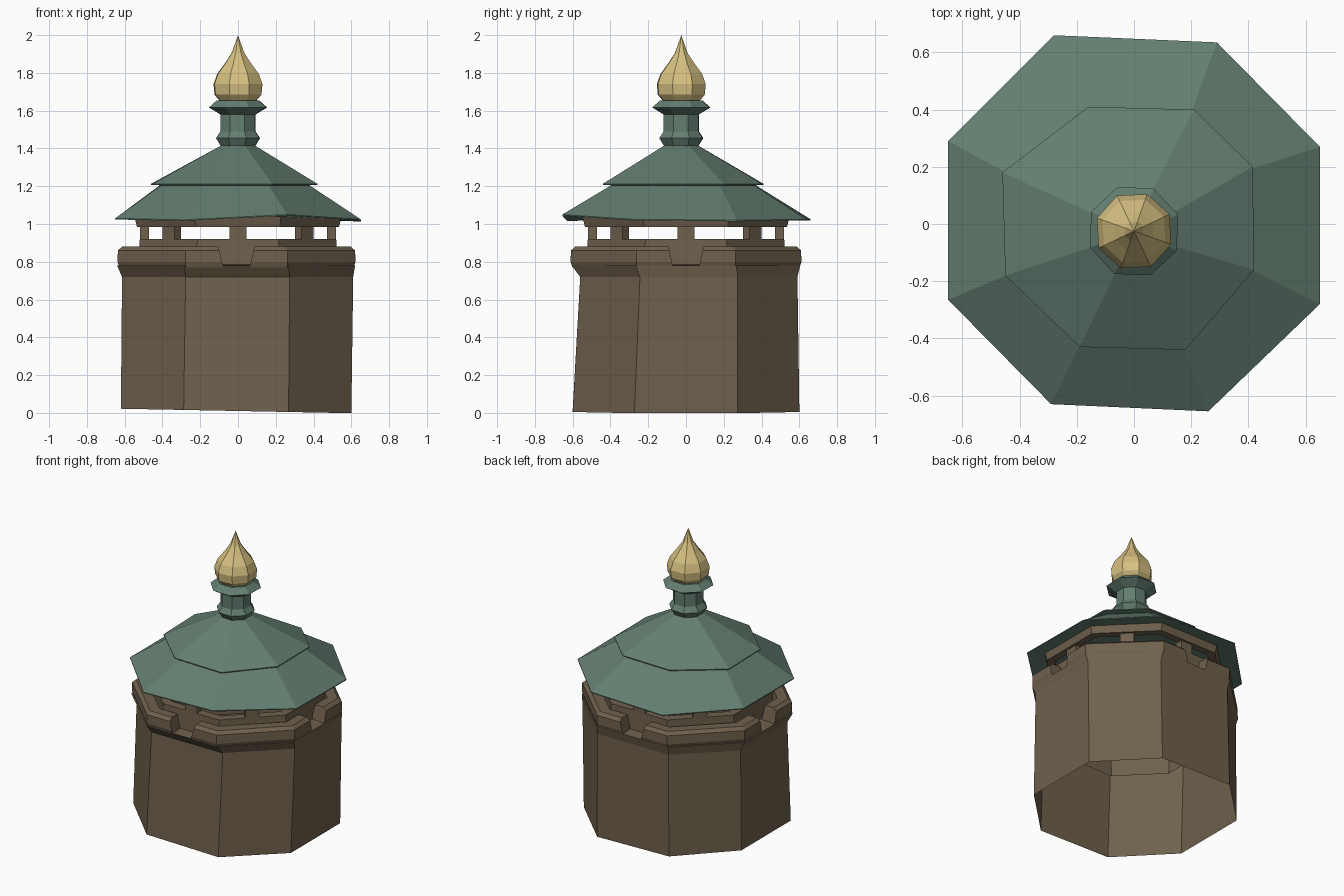
import bpy, bmesh, math
from mathutils import Matrix

if "Cube" in bpy.data.objects:
    bpy.data.objects.remove(bpy.data.objects["Cube"])

T = math.tan(math.pi / 8)


def material(name, rgb):
    m = bpy.data.materials.new(name)
    m.diffuse_color = (*rgb, 1)
    m.use_nodes = True
    m.node_tree.nodes["Principled BSDF"].inputs["Base Color"].default_value = m.diffuse_color
    return m


brown = material("brown_wood", (0.158, 0.118, 0.073))
green = material("green_roof", (0.128, 0.21, 0.165))
gold = material("gold", (0.67, 0.53, 0.22))


def make(name, bm, mat, recalc=True):
    if recalc:
        bmesh.ops.recalc_face_normals(bm, faces=bm.faces)
    me = bpy.data.meshes.new(name)
    bm.to_mesh(me)
    bm.free()
    me.materials.append(mat)
    ob = bpy.data.objects.new(name, me)
    bpy.context.collection.objects.link(ob)
    return ob


def octagon(rx, z, cx=0, cy=0, ry=None, k=T, turn=0):
    """Eight points, counter-clockwise; k is half a cardinal side over its distance."""
    ry = ry or rx
    pts = [(1, k), (k, 1), (-k, 1), (-1, k), (-1, -k), (-k, -1), (k, -1), (1, -k)]
    c, s = math.cos(math.radians(turn)), math.sin(math.radians(turn))
    return [(cx + (x * c - y * s) * rx, cy + (x * s + y * c) * ry, z) for x, y in pts]


def skin(name, rings, mat, closed=False):
    """Join rings of eight points; a ring with a single point is a tip."""
    bm = bmesh.new()
    loops = []
    for ring in rings:
        vs = [bm.verts.new(p) for p in ring]
        loops.append(vs * 8 if len(vs) == 1 else vs)
    pairs = list(zip(loops, loops[1:]))
    if closed:
        pairs.append((loops[-1], loops[0]))
    for a, b in pairs:
        for i in range(8):
            j = (i + 1) % 8
            vs = list(dict.fromkeys([a[i], a[j], b[j], b[i]]))
            if len(vs) > 2:
                bm.faces.new(vs)
    return make(name, bm, mat, closed or len(rings[0]) == 1)


# Tower body: thin outer shell with flared top, raised inner ring, and a shaft hanging inside
foot = [(x, y, 0.01 - 0.012 * x / 0.62) for x, y, z in octagon(0.61, 0, -0.01, 0, 0.60, 0.455)]
skin("tower_body", [
    foot,
    octagon(0.612, 0.72, -0.002, 0.015, 0.575, 0.45),
    octagon(0.63, 0.78, -0.01, 0.0, 0.605, 0.44),
    octagon(0.525, 0.785), octagon(0.52, 0.92), octagon(0.46, 0.92),
    octagon(0.44, 0.5)], brown)

# Parapet: four corner blocks, with a sloped notch in the middle of each cardinal side
section = [(0.62, 0.77), (0.63, 0.80), (0.628, 0.86), (0.605, 0.88), (0.54, 0.88), (0.525, 0.77)]
bm = bmesh.new()
for k in range(4):
    rot = Matrix.Rotation(k * math.pi / 2, 3, 'Z')
    stations = [[], [], [], []]
    for r, z in section:
        t = 0.07 + 0.025 * (z - 0.77) / 0.11
        h = r * 0.43
        for s, (x, y) in zip(stations, [(r, t), (r, h), (h, r), (t, r)]):
            v = bm.verts.new((x, y, z))
            v.co = rot @ v.co
            v.co.x -= 0.008
            v.co.y *= 0.97
            s.append(v)
    n = len(section)
    for a, b in zip(stations, stations[1:]):
        for i in range(n):
            bm.faces.new((a[i], a[(i + 1) % n], b[(i + 1) % n], b[i]))
    bm.faces.new(stations[0])
    bm.faces.new(stations[-1])
make("parapet", bm, brown)

# Short posts, one per side, and the ring beam they carry
bm = bmesh.new()
for i in range(8):
    m = (Matrix.Rotation(i * math.pi / 4, 4, 'Z') @ Matrix.Translation((0.495, 0, 0.95))
         @ Matrix.Diagonal((0.05, 0.09, 0.12, 1)))
    bmesh.ops.create_cube(bm, size=1, matrix=m)
make("posts", bm, brown)
skin("ring_beam", [octagon(0.535, 0.985), octagon(0.548, 1.04),
                   octagon(0.485, 1.04), octagon(0.485, 0.985)], brown, closed=True)

# Two-tier roof with slightly uneven eaves
eave = [(0.65, 0.27, 1.02), (0.29, 0.635, 1.025), (-0.28, 0.66, 1.025), (-0.65, 0.29, 1.03),
        (-0.65, -0.265, 1.03), (-0.29, -0.63, 1.022), (0.26, -0.655, 1.05), (0.65, -0.28, 1.025)]
tier = [(0.415, 0.20), (0.21, 0.40), (-0.16, 0.41), (-0.46, 0.18),
        (-0.45, -0.18), (-0.19, -0.43), (0.18, -0.44), (0.42, -0.16)]
skin("roof", [
    [(0, 0, 1.045)], octagon(0.5, 1.042), [(x, y, z - 0.006) for x, y, z in eave], eave,
    [(x * 0.9, y * 0.9, 1.205) for x, y in tier],
    [(x, y, 1.207) for x, y in tier], [(x, y, 1.213) for x, y in tier],
    octagon(0.09, 1.415, 0, -0.025), [(0, -0.025, 1.415)]], green)


def spire(name, profile, mat, turn):
    skin(name, [[(0, -0.025, z)] if r == 0 else octagon(r, z, 0, -0.025, turn=turn)
                for r, z in profile], mat)


# Neck with lower bead and upper flange
spire("spire_neck", [(0, 1.40), (0.088, 1.41), (0.115, 1.455), (0.092, 1.49), (0.092, 1.58),
                     (0.152, 1.617), (0.11, 1.655), (0, 1.655)], green, -2)

# Onion finial
spire("onion_finial", [(0, 1.65), (0.095, 1.652), (0.122, 1.685), (0.127, 1.74), (0.108, 1.795),
                       (0.068, 1.85), (0.033, 1.905), (0, 2.0)], gold, 3)
